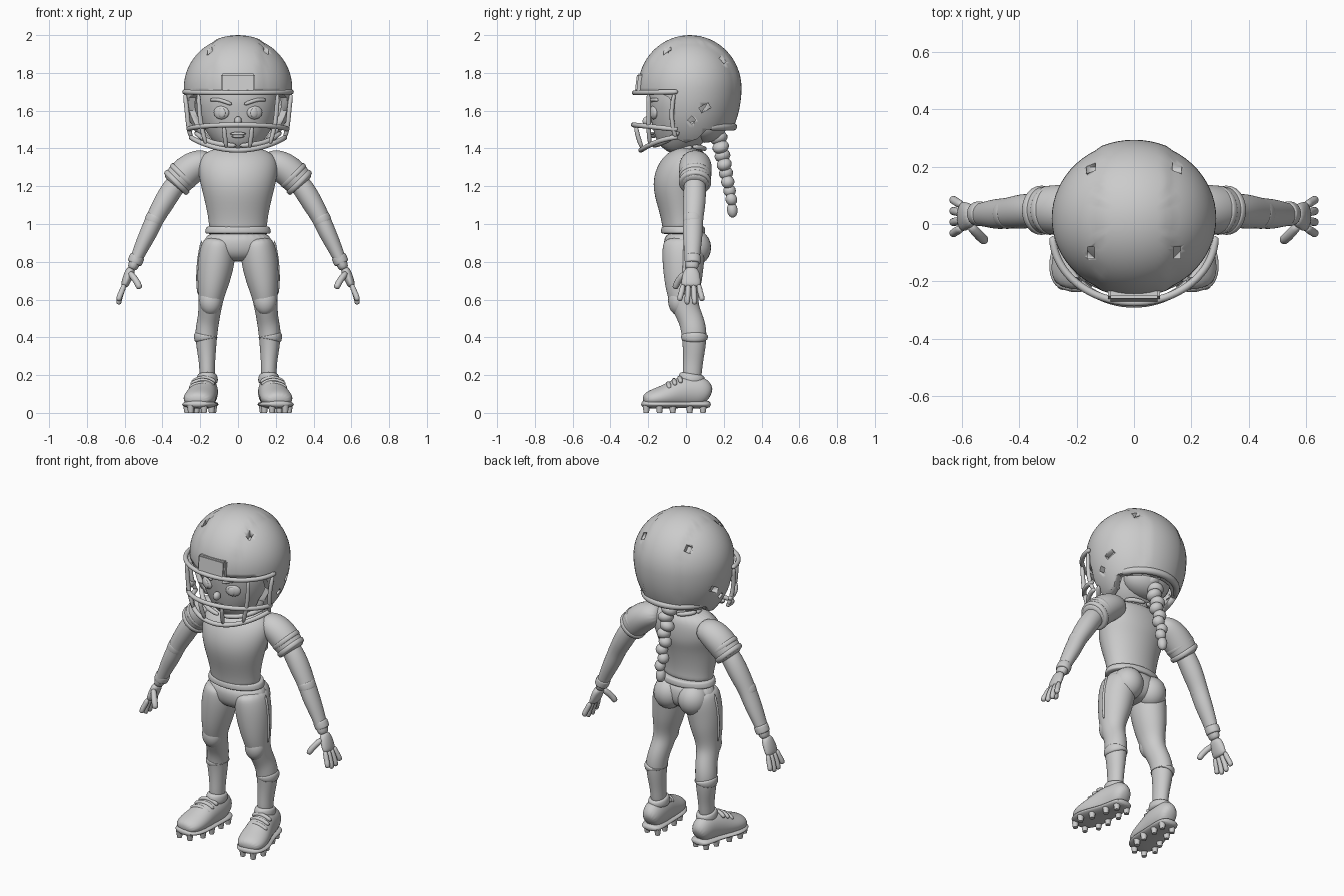
import bpy, bmesh, math
from mathutils import Vector, Matrix, Euler

mat = bpy.data.materials.new("plain_grey")
mat.diffuse_color = (0.6, 0.6, 0.6, 1)


def finish(name, bm, mirror=False, sub=0):
    bmesh.ops.recalc_face_normals(bm, faces=bm.faces)
    for f in bm.faces:
        f.smooth = True
    me = bpy.data.meshes.new(name)
    bm.to_mesh(me)
    bm.free()
    me.materials.append(mat)
    ob = bpy.data.objects.new(name, me)
    bpy.context.collection.objects.link(ob)
    if mirror:
        ob.modifiers.new("mirror", 'MIRROR').use_mirror_merge = False
    if sub:
        m = ob.modifiers.new("smooth", 'SUBSURF')
        m.levels = m.render_levels = sub
    return ob


def add_loft(bm, rings, ref=(0, 1, 0), n=16):
    """Rings are (x, y, z, radius along ref, radius across)."""
    pts = [Vector(r[:3]) for r in rings]
    loops = []
    for i, r in enumerate(rings):
        t = (pts[min(i + 1, len(pts) - 1)] - pts[max(i - 1, 0)]).normalized()
        v = t.cross(Vector(ref)).normalized()
        u = v.cross(t)
        k = 6 / (4 + 2 * math.cos(math.tau / n))
        loops.append([bm.verts.new(pts[i] + k * (u * r[3] * math.cos(a) + v * r[-1] * math.sin(a)))
                      for a in (math.tau * j / n for j in range(n))])
    for a, b in zip(loops, loops[1:]):
        for j in range(n):
            bm.faces.new((a[j], a[(j + 1) % n], b[(j + 1) % n], b[j]))
    bm.faces.new(loops[0])
    bm.faces.new(loops[-1])


def loft(name, rings, ref=(0, 1, 0), mirror=False, n=16, sub=2):
    bm = bmesh.new()
    add_loft(bm, rings, ref, n)
    return finish(name, bm, mirror, sub)


def tubes(name, paths, r, ref=(0, 1, 0), mirror=False):
    bm = bmesh.new()
    for p in paths:
        add_loft(bm, [(*q, r, r) for q in p], ref, 8)
    return finish(name, bm, mirror, 1)


def balls(name, items, mirror=False, seg=24):
    """Items are (centre, radii, rotation)."""
    bm = bmesh.new()
    for c, r, rot in items:
        m = Matrix.Translation(c) @ Euler(rot).to_matrix().to_4x4() @ Matrix.Diagonal((*r, 1))
        bmesh.ops.create_uvsphere(bm, u_segments=seg, v_segments=seg // 2, radius=1, matrix=m)
    return finish(name, bm, mirror)


def box(bm, c, s, rot=(0, 0, 0)):
    m = Matrix.Translation(c) @ Euler(rot).to_matrix().to_4x4() @ Matrix.Diagonal((*s, 1))
    bmesh.ops.create_cube(bm, size=1, matrix=m)


def helper(name, bm):
    ob = finish(name, bm)
    ob.hide_render = True
    ob.hide_viewport = True
    return ob


def cut(ob, cutter):
    m = ob.modifiers.new("cut", 'BOOLEAN')
    m.object, m.operation, m.solver = cutter, 'DIFFERENCE', 'EXACT'


def egg(bm, grow=0.0):
    """Helmet shape: round on top, stretched below."""
    bmesh.ops.create_uvsphere(bm, u_segments=64, v_segments=32, radius=1)
    for v in bm.verts:
        x, y, z = v.co
        if abs(x) < 0.42:
            grow_here = 0.006
        else:
            grow_here = 0
        s = 1 + grow + grow_here / 0.28
        v.co = (x * 0.287 * s, 0.02 + y * 0.268 * s, 1.72 + z * s * (0.274 if z > 0 else 0.38))


# Helmet shell with face opening, trimmed base, vents and ear holes
bm = bmesh.new()
egg(bm)
helmet = finish("helmet_shell", bm)
sol = helmet.modifiers.new("thickness", 'SOLIDIFY')
sol.thickness, sol.offset = 0.03, -1
profile = [(-0.5, 1.70), (-0.15, 1.70), (-0.09, 1.67), (-0.06, 1.60), (-0.07, 1.52), (-0.05, 1.45),
           (0.0, 1.43), (0.06, 1.45), (0.11, 1.50), (0.5, 1.51), (0.5, 1.2), (-0.5, 1.2)]
bm = bmesh.new()
face = bm.faces.new([bm.verts.new((-0.5, y, z)) for y, z in profile])
ext = bmesh.ops.extrude_face_region(bm, geom=[face])
bmesh.ops.translate(bm, vec=(1, 0, 0), verts=[e for e in ext["geom"] if isinstance(e, bmesh.types.BMVert)])
cut(helmet, helper("face_opening_cutter", bm))
bm = bmesh.new()
for s in (-1, 1):
    box(bm, (s * 0.15, -0.10, 1.93), (0.025, 0.04, 0.12))
    box(bm, (s * 0.15, 0.205, 1.88), (0.03, 0.06, 0.04), (0.8, 0, 0))
    box(bm, (s * 0.28, 0.10, 1.615), (0.1, 0.055, 0.03), (0.5, 0, 0))
    box(bm, (s * 0.27, 0.03, 1.55), (0.1, 0.03, 0.03), (0.8, 0, 0))
cut(helmet, helper("vent_cutter", bm))

# Front bumper and rear bumper on the helmet
bm = bmesh.new()
box(bm, (0, -0.245, 1.745), (0.18, 0.04, 0.10), (-0.12, 0, 0))
bmesh.ops.bevel(bm, geom=bm.edges[:], offset=0.008, segments=2, affect='EDGES')
finish("front_bumper", bm)
tubes("rear_bumper", [[(0.21 * math.sin(a), 0.04 + 0.212 * math.cos(a), 1.515)
                       for a in (i * 0.2 for i in range(-6, 7))]], 0.02, (0, 0, 1))

# Face cage: wrap-around bars and upright bars
def arc(a, b, yc, z, rise=0.0, drop=0.0):
    ts = [i * math.pi / 20 for i in range(-10, 11)]
    return [(a * math.sin(t), yc - b * math.cos(t), z + rise * math.sin(t) ** 2 + drop * math.cos(t)) for t in ts]

tubes("cage_bars", [arc(0.285, 0.235, -0.04, 1.70, 0, -0.005), arc(0.262, 0.24, -0.04, 1.50, 0, 0.025),
                    arc(0.25, 0.20, -0.04, 1.40, 0.06, -0.01)], 0.013, (0, 0, 1))
tubes("cage_uprights", [[(0.075, -0.267, 1.525), (0.07, -0.255, 1.46), (0.06, -0.23, 1.395)],
                        [(0.21, -0.20, 1.70), (0.205, -0.195, 1.60), (0.195, -0.20, 1.51), (0.165, -0.19, 1.41)],
                        [(0.283, -0.06, 1.70), (0.27, -0.08, 1.60), (0.262, -0.07, 1.50), (0.245, -0.05, 1.45)]],
      0.012, mirror=True)

# Head, ears, nose, eyes, brows and mouth
loft("head", [(0, -0.10, 1.385, 0.045, 0.05), (0, -0.08, 1.42, 0.10, 0.105), (0, -0.045, 1.48, 0.15, 0.165),
              (0, -0.015, 1.57, 0.185, 0.205), (0, 0.0, 1.67, 0.205, 0.225), (0, 0.02, 1.80, 0.18, 0.20),
              (0, 0.02, 1.90, 0.10, 0.11)], n=24)
balls("nose", [((0, -0.205, 1.545), (0.02, 0.025, 0.025), (0, 0, 0))])
balls("lips", [((0, -0.178, 1.478), (0.042, 0.014, 0.009), (0, 0, 0)),
               ((0, -0.172, 1.464), (0.034, 0.016, 0.009), (0, 0, 0))])
balls("eyes", [((0.088, -0.172, 1.59), (0.043, 0.018, 0.036), (0, 0, 0.35)),
               ((0.086, -0.186, 1.588), (0.021, 0.009, 0.025), (0, 0, 0.35))], True)
tubes("eyebrows", [[(0.03, -0.205, 1.632), (0.07, -0.195, 1.648), (0.115, -0.175, 1.662), (0.15, -0.145, 1.655)]],
      0.010, (0, 0, 1), True)
tubes("chin_strap", [[(0.235, -0.03, 1.49), (0.17, -0.10, 1.44), (0.10, -0.155, 1.42), (0, -0.175, 1.415)]],
      0.014, (0, 0, 1), True)
balls("nape_hair", [((0, 0.10, 1.53), (0.15, 0.11, 0.10), (0, 0, 0))])
loft("neck", [(0, 0.03, 1.30, 0.08, 0.085), (0, 0.02, 1.38, 0.065, 0.065), (0, 0.0, 1.48, 0.07, 0.07)])

# Braid of shrinking knots with a tufted tip
knots = []
for i in range(9):
    t = i / 8
    r = 0.05 - 0.019 * t
    knots.append(((0.008 * (-1) ** i, 0.165 + 0.075 * t, 1.50 - 0.37 * t), (r, r, 0.034), (0.35, 0.25 * (-1) ** i, 0)))
knots.append(((0, 0.245, 1.075), (0.028, 0.028, 0.042), (0.1, 0, 0)))
balls("braid", knots, seg=16)

# Jersey, collar and waistband
loft("jersey", [(0, -0.02, 0.96, 0.103, 0.155), (0, -0.025, 1.0, 0.10, 0.152), (0, -0.03, 1.08, 0.112, 0.165),
                (0, -0.042, 1.20, 0.145, 0.195), (0, -0.01, 1.29, 0.14, 0.215), (0, 0.025, 1.36, 0.10, 0.20),
                (0, 0.03, 1.405, 0.07, 0.12)], n=24)
tubes("collar", [[(0.10, 0.04, 1.41), (0.088, -0.03, 1.39), (0.05, -0.085, 1.345), (0, -0.115, 1.315)],
                 [(0.10, 0.03, 1.41), (0.07, 0.085, 1.405), (0, 0.105, 1.395)]], 0.013, (0, 0, 1), True)
loft("waistband", [(0, -0.015, 0.945, 0.112, 0.170), (0, -0.015, 0.955, 0.118, 0.176),
                   (0, -0.015, 0.985, 0.115, 0.168), (0, -0.015, 0.99, 0.105, 0.158)], n=24)

# Trousers: pelvis, seat and legs
loft("pelvis", [(0, -0.01, 0.97, 0.10, 0.155), (0, -0.005, 0.90, 0.115, 0.185),
                (0, 0.0, 0.84, 0.105, 0.18), (0, 0.0, 0.80, 0.06, 0.08)], n=24)
balls("seat", [((0.082, 0.045, 0.875), (0.088, 0.088, 0.095), (0, 0, 0))], True)
loft("legs", [(0.10, -0.01, 0.93, 0.10, 0.07), (0.105, -0.01, 0.88, 0.115, 0.092), (0.115, -0.015, 0.80, 0.11, 0.098),
              (0.13, -0.015, 0.70, 0.10, 0.086), (0.142, -0.015, 0.62, 0.083, 0.068), (0.149, 0.0, 0.55, 0.068, 0.06),
              (0.157, 0.03, 0.49, 0.066, 0.057), (0.17, 0.045, 0.42, 0.068, 0.060), (0.167, 0.043, 0.33, 0.058, 0.05),
              (0.163, 0.035, 0.25, 0.05, 0.04), (0.163, 0.03, 0.14, 0.05, 0.042)], mirror=True)
balls("knee_pads", [((0.145, -0.04, 0.595), (0.06, 0.055, 0.078), (0, 0, 0))], True)
loft("sock_cuffs", [(0.168, 0.045, 0.415, 0.066, 0.059), (0.17, 0.045, 0.41, 0.072, 0.064),
                    (0.17, 0.045, 0.39, 0.070, 0.063), (0.168, 0.045, 0.385, 0.062, 0.056)], mirror=True)
tubes("side_stripes", [[(0.19, -0.005, 0.92), (0.212, -0.01, 0.80), (0.215, -0.01, 0.70), (0.208, -0.01, 0.62)]],
      0.008, mirror=True)

# Sleeves with ribbed hems, arms and wristbands
loft("sleeves", [(0.13, 0.045, 1.335, 0.06, 0.05), (0.20, 0.05, 1.325, 0.085, 0.078), (0.27, 0.05, 1.28, 0.088, 0.086),
                 (0.325, 0.048, 1.222, 0.080, 0.080), (0.345, 0.047, 1.20, 0.070, 0.068)], mirror=True)
bm = bmesh.new()
for x, z in ((0.295, 1.255), (0.325, 1.22)):
    add_loft(bm, [(x + d, 0.048, z - d, r, r) for d, r in ((-0.012, 0.078), (-0.008, 0.087), (0.008, 0.085), (0.012, 0.074))])
finish("sleeve_hems", bm, True, 2)
loft("arms", [(0.29, 0.048, 1.26, 0.05, 0.05), (0.35, 0.047, 1.185, 0.060, 0.058), (0.40, 0.043, 1.10, 0.060, 0.055),
              (0.44, 0.038, 1.03, 0.052, 0.047), (0.47, 0.035, 0.96, 0.054, 0.047), (0.51, 0.035, 0.88, 0.046, 0.039),
              (0.545, 0.032, 0.80, 0.037, 0.031), (0.565, 0.03, 0.755, 0.036, 0.026)], mirror=True)
for nm, (x, z), r in (("elbow_bands", (0.442, 1.025), 0.053), ("wristbands", (0.54, 0.812), 0.043)):
    loft(nm, [(x - 0.43 * d, 0.036, z + d, r * k, r * k * 0.93) for d, k in ((0.022, 0.9), (0.018, 1), (-0.018, 1), (-0.022, 0.9))],
         mirror=True)

# Hands with spread fingers
loft("palms", [(0.562, 0.03, 0.77, 0.032, 0.022), (0.578, 0.028, 0.735, 0.046, 0.026),
               (0.595, 0.026, 0.69, 0.052, 0.023), (0.604, 0.026, 0.665, 0.046, 0.017)], mirror=True)
tubes("fingers", [[(0.60, 0.026 + 0.027 * k, 0.685), (0.618, 0.026 + 0.033 * k, 0.635),
                   (0.628, 0.026 + 0.038 * k, 0.605 + 0.006 * k * k), (0.633, 0.026 + 0.04 * k, 0.568 + 0.010 * k * k)]
                  for k in (-1.5, -0.5, 0.5, 1.5)], 0.0145, mirror=True)
tubes("thumbs", [[(0.575, 0.0, 0.745), (0.55, -0.03, 0.715), (0.53, -0.05, 0.685), (0.518, -0.06, 0.655)]],
      0.017, mirror=True)

# Shoes: upper, ankle collar, sole, straps and studs
loft("shoe_uppers", [(0.165, 0.128, 0.085, 0.04, 0.035), (0.167, 0.095, 0.11, 0.08, 0.058), (0.17, 0.03, 0.112, 0.086, 0.066),
                     (0.183, -0.04, 0.105, 0.082, 0.073), (0.198, -0.11, 0.085, 0.062, 0.084),
                     (0.21, -0.175, 0.075, 0.05, 0.084), (0.218, -0.228, 0.065, 0.032, 0.055)], (0, 0, 1), True)
loft("shoe_soles", [(0.165, 0.133, 0.045, 0.018, 0.045), (0.167, 0.09, 0.045, 0.022, 0.066), (0.175, 0.01, 0.045, 0.02, 0.07),
                    (0.188, -0.06, 0.045, 0.02, 0.082), (0.203, -0.13, 0.045, 0.022, 0.095),
                    (0.213, -0.19, 0.045, 0.022, 0.085), (0.22, -0.238, 0.048, 0.018, 0.05)], (0, 0, 1), True)
loft("ankle_collars", [(0.163, 0.03, 0.15, 0.058, 0.05), (0.163, 0.028, 0.17, 0.072, 0.058),
                       (0.163, 0.03, 0.20, 0.068, 0.053), (0.163, 0.032, 0.21, 0.055, 0.044)], mirror=True)
tubes("shoe_straps", [[(x + 0.066 * s, y + 0.008 * abs(s), z - 0.028 * s * s) for s in (-1, -0.5, 0, 0.5, 1)]
                      for x, y, z in ((0.181, -0.035, 0.188), (0.188, -0.065, 0.175), (0.195, -0.095, 0.158))],
      0.012, (0, 0, 1), True)
bm = bmesh.new()
for x, y in ((0.13, 0.09), (0.20, 0.09), (0.13, 0.02), (0.22, 0.02), (0.13, -0.07), (0.245, -0.07),
             (0.14, -0.14), (0.27, -0.14), (0.18, -0.21), (0.25, -0.21)):
    bmesh.ops.create_cone(bm, cap_ends=True, segments=12, radius1=0.014, radius2=0.02, depth=0.04,
                          matrix=Matrix.Translation((x, y, 0.02)))
finish("studs", bm, True)

# Keep hard edges crisp on cut and boxed parts
for nm in ("helmet_shell", "front_bumper", "studs"):
    ob = bpy.data.objects[nm]
    bpy.ops.object.select_all(action='DESELECT')
    ob.select_set(True)
    bpy.context.view_layer.objects.active = ob
    bpy.ops.object.shade_smooth_by_angle(angle=math.radians(35))
